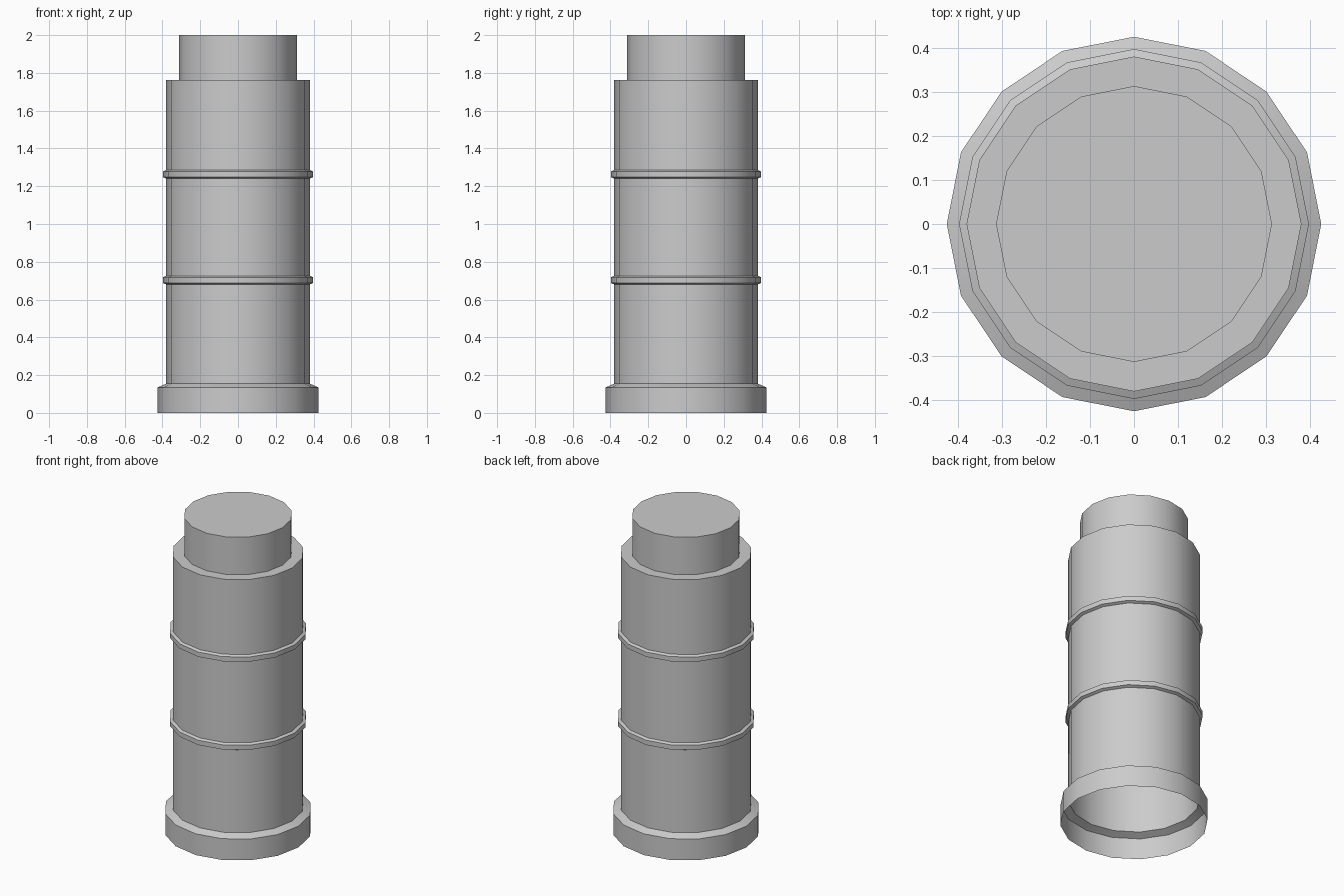
import bpy, bmesh, math

cube = bpy.data.objects.get("Cube")
if cube:
    bpy.data.objects.remove(cube, do_unlink=True)

SIDES = 16
BODY, BAND, BASE, CAP = 0.38, 0.397, 0.425, 0.313

grey = bpy.data.materials.new("plain grey")
grey.use_nodes = True
colour = (0.6, 0.6, 0.6, 1)
grey.diffuse_color = colour
grey.node_tree.nodes["Principled BSDF"].inputs["Base Color"].default_value = colour


def lathe(name, profile, closed_top=False):
    """Turn a (radius, height) profile around z as an open shell."""
    bm = bmesh.new()
    rings = []
    for r, z in profile:
        angles = [math.tau * i / SIDES for i in range(SIDES)]
        rings.append([bm.verts.new((r * math.cos(a), r * math.sin(a), z)) for a in angles])
    for low, high in zip(rings, rings[1:]):
        for i in range(SIDES):
            j = (i + 1) % SIDES
            bm.faces.new((low[i], low[j], high[j], high[i]))
    if closed_top:
        bm.faces.new(rings[-1])
    mesh = bpy.data.meshes.new(name)
    bm.to_mesh(mesh)
    bm.free()
    mesh.materials.append(grey)
    obj = bpy.data.objects.new(name, mesh)
    bpy.context.collection.objects.link(obj)
    bpy.ops.object.select_all(action="DESELECT")
    obj.select_set(True)
    bpy.context.view_layer.objects.active = obj
    bpy.ops.object.shade_smooth_by_angle(angle=math.radians(24))
    return obj


# Hollow foot with a sloped shoulder, open underneath
lathe("base_collar", [(BASE, 0), (BASE, 0.135), (BODY, 0.155)])

# Main barrel with a flat ledge, stepping in to the closed cap
lathe("barrel", [(BODY, 0.155), (BODY, 1.762), (CAP, 1.762)])
lathe("top_cap", [(CAP, 1.762), (CAP, 2.0)], closed_top=True)

# Raised bands with bevelled edges
for name, z in (("lower_band", 0.703), ("upper_band", 1.263)):
    lathe(name, [(BODY, z - 0.023), (BAND, z - 0.015),
                 (BAND, z + 0.015), (BODY, z + 0.023)])
